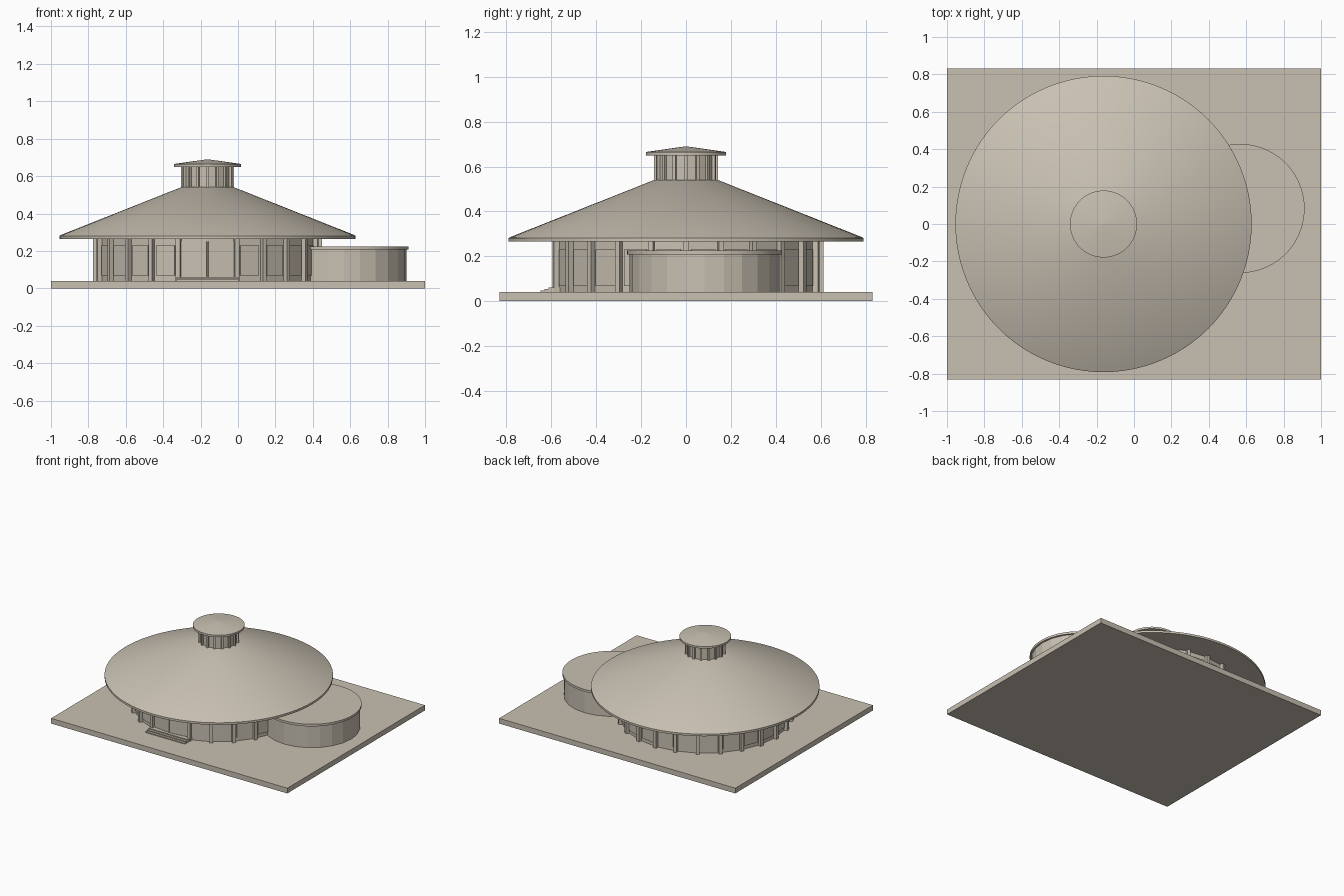
import bpy, math
from math import sin, cos, radians

if "Cube" in bpy.data.objects:
    bpy.data.objects.remove(bpy.data.objects["Cube"])

stone = bpy.data.materials.new("warm_beige")
stone.diffuse_color = (0.58, 0.53, 0.445, 1)
stone.use_nodes = True
stone.node_tree.nodes["Principled BSDF"].inputs["Base Color"].default_value = stone.diffuse_color
CX, CY = -0.163, 0.0      # centre of the round hall
AX, AY = 0.567, 0.083     # centre of the round annex


def make(name, verts, faces, smooth=False):
    me = bpy.data.meshes.new(name)
    me.from_pydata(verts, [], faces)
    me.materials.append(stone)
    ob = bpy.data.objects.new(name, me)
    bpy.context.collection.objects.link(ob)
    if smooth:
        bpy.context.view_layer.objects.active = ob
        ob.select_set(True)
        bpy.ops.object.shade_smooth_by_angle(angle=radians(25))
        ob.select_set(False)
    return ob


def lathe(name, profile, n, cx, cy, smooth=False):
    """Closed solid of revolution from (radius, z) points, bottom to top."""
    verts = [(cx + r * sin(2 * math.pi * i / n), cy - r * cos(2 * math.pi * i / n), z)
             for r, z in profile for i in range(n)]
    faces = [tuple(range(n))[::-1]]
    for k in range(len(profile) - 1):
        for i in range(n):
            j = (i + 1) % n
            faces.append((k * n + i, k * n + j, (k + 1) * n + j, (k + 1) * n + i))
    last = (len(profile) - 1) * n
    faces.append(tuple(range(last, last + n)))
    return make(name, verts, faces, smooth)


CUBE = [(0, 3, 2, 1), (4, 5, 6, 7), (0, 1, 5, 4), (1, 2, 6, 5), (2, 3, 7, 6), (3, 0, 4, 7)]


def block(name, x0, x1, y0, y1, z0, z1):
    v = [(x, y, z) for z in (z0, z1) for x, y in ((x0, y0), (x1, y0), (x1, y1), (x0, y1))]
    return make(name, v, CUBE)


def ring_blocks(name, angles, r0, r1, width, z0, z1):
    """Boxes facing outward round the hall; angle 0 is the front."""
    verts, faces = [], []
    for a in map(radians, angles):
        b = len(verts)
        for z in (z0, z1):
            for t, r in ((-1, r1), (1, r1), (1, r0), (-1, r0)):
                w = t * width / 2
                verts.append((CX + r * sin(a) + w * cos(a), CY - r * cos(a) + w * sin(a), z))
        faces += [tuple(b + i for i in f) for f in CUBE]
    return make(name, verts, faces)


# Ground slab
block("base_slab", -1, 1, -0.832, 0.832, 0, 0.04)

# Round hall: wall, posts, framed window bays
lathe("hall_wall", [(0.588, 0.04), (0.588, 0.27)], 24, CX, CY)
ring_blocks("hall_posts", [i * 15 for i in range(1, 24)], 0.57, 0.612, 0.024, 0.04, 0.27)
ring_blocks("window_panels", [7.5 + i * 15 for i in range(1, 23)],
            0.57, 0.591, 0.108, 0.068, 0.23)

# Entrance doors and steps
ring_blocks("entrance_doors", [-7.5, 7.5], 0.57, 0.588, 0.146, 0.06, 0.25)
for i, (y, z) in enumerate([(-0.648, 0.047), (-0.63, 0.054), (-0.612, 0.061)]):
    block("entrance_step_%d" % (i + 1), CX - 0.166, CX + 0.166, y, -0.56, 0.04, z)

# Wide conical roof with thin fascia
lathe("main_roof", [(0.792, 0.265), (0.792, 0.281), (0.785, 0.285), (0.14, 0.541)],
      96, CX, CY, True)

# Cupola
lathe("cupola_wall", [(0.13, 0.53), (0.13, 0.655)], 16, CX, CY)
ring_blocks("cupola_posts", [i * 22.5 for i in range(16)], 0.12, 0.142, 0.014, 0.53, 0.652)
lathe("cupola_roof", [(0.179, 0.65), (0.179, 0.665), (0.002, 0.69)], 64, CX, CY, True)

# Low round annex
lathe("annex_wall", [(0.334, 0.04), (0.334, 0.215)], 24, AX, AY)
lathe("annex_roof", [(0.345, 0.208), (0.345, 0.225)], 72, AX, AY, True)
